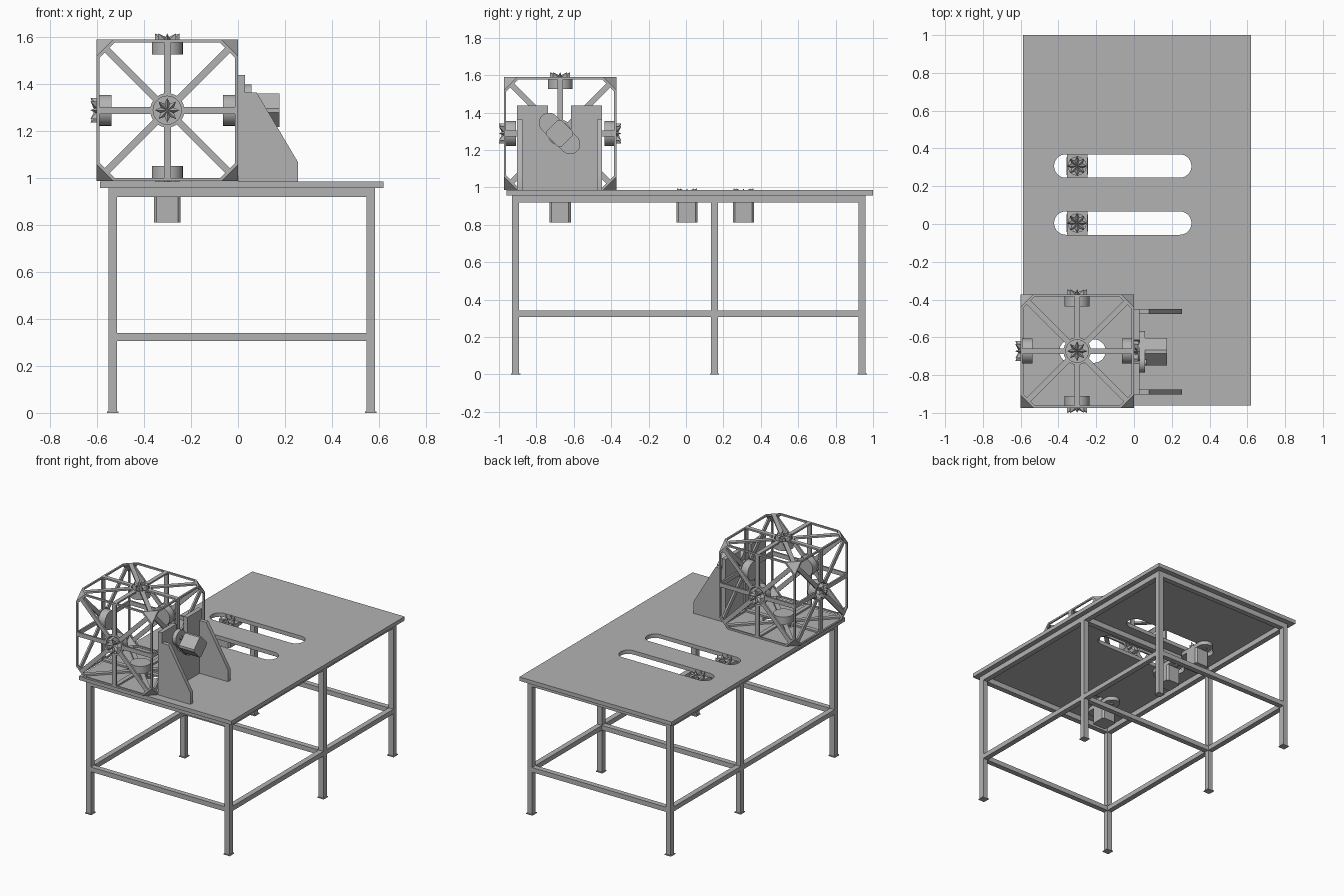
import bpy, bmesh
from math import sin, cos, pi, sqrt
from mathutils import Vector, Matrix

if "Cube" in bpy.data.objects:
    bpy.data.objects.remove(bpy.data.objects["Cube"])

grey = bpy.data.materials.new("plain_grey")
grey.use_nodes = True
grey.diffuse_color = (0.45, 0.45, 0.45, 1)
for node in grey.node_tree.nodes:
    if node.type == 'BSDF_PRINCIPLED':
        node.inputs["Base Color"].default_value = grey.diffuse_color


def frame(origin, z, y):
    """Placement matrix from an origin, an outward axis and an up axis."""
    z, y = Vector(z).normalized(), Vector(y).normalized()
    m = Matrix((y.cross(z), y, z)).transposed().to_4x4()
    m.translation = Vector(origin)
    return m


def finish(name, bm, place=Matrix()):
    bmesh.ops.recalc_face_normals(bm, faces=bm.faces)
    mesh = bpy.data.meshes.new(name)
    bm.to_mesh(mesh)
    bm.free()
    mesh.materials.append(grey)
    mesh.shade_smooth()
    mesh.set_sharp_from_angle(angle=0.6)
    obj = bpy.data.objects.new(name, mesh)
    obj.matrix_world = place
    bpy.context.collection.objects.link(obj)
    return obj


def prism(bm, loops, z0, z1):
    """Extrude an outline (first loop) with holes (other loops)."""
    ends = ([], [])
    for loop in loops:
        n = len(loop)
        rings = [[bm.verts.new((x, y, z)) for x, y in loop] for z in (z0, z1)]
        for ring, edges in zip(rings, ends):
            edges += [bm.edges.new((ring[i], ring[(i + 1) % n])) for i in range(n)]
        for i in range(n):
            j = (i + 1) % n
            bm.faces.new((rings[0][i], rings[0][j], rings[1][j], rings[1][i]))
    for edges in ends:
        bmesh.ops.triangle_fill(bm, use_beauty=True, edges=edges)


def plate(name, loops, z0, z1, place=Matrix()):
    bm = bmesh.new()
    prism(bm, loops, z0, z1)
    return finish(name, bm, place)


def arc(cx, cy, r, a0, a1, n=16):
    return [(cx + r * cos(a0 + (a1 - a0) * i / n), cy + r * sin(a0 + (a1 - a0) * i / n))
            for i in range(n + 1)]


def circle(r, cx=0, cy=0, n=32):
    return arc(cx, cy, r, 0, 2 * pi, n)[:-1]


def rect(x0, x1, y0, y1):
    return [(x0, y0), (x1, y0), (x1, y1), (x0, y1)]


def octagon(h, c):
    k = h - c
    return [(h, -k), (h, k), (k, h), (-k, h), (-h, k), (-h, -k), (-k, -h), (k, -h)]


def slot(x0, x1, y, r):
    return arc(x1 - r, y, r, -pi / 2, pi / 2) + arc(x0 + r, y, r, pi / 2, 3 * pi / 2)


def box(name, x0, x1, y0, y1, z0, z1):
    return plate(name, [rect(x0, x1, y0, y1)], z0, z1)


def star_wheel(name, place, low, high):
    """Eight-lobed crown wheel with raised tips and a sunken middle."""
    bm = bmesh.new()
    bottom, rim = [], []
    for i in range(16):
        tip = i % 2 == 0
        r, a = (0.053 if tip else 0.03), i * pi / 8
        bottom.append(bm.verts.new((r * cos(a), r * sin(a), low)))
        rim.append(bm.verts.new((r * cos(a), r * sin(a), high if tip else high - 0.025)))
    middle = bm.verts.new((0, 0, high - 0.018))
    bm.faces.new(bottom)
    for i in range(16):
        j = (i + 1) % 16
        bm.faces.new((bottom[i], bottom[j], rim[j], rim[i]))
        bm.faces.new((rim[i], rim[j], middle))
    return finish(name, bm, place)


def drive(name, place):
    """Motor, oblong flange with two bolts, shaft and wheel."""
    flange = [(y, x) for x, y in slot(-0.134, 0.134, 0, 0.054)]
    plate(name + "_flange", [flange], -0.028, 0, place)
    plate(name + "_motor", [octagon(0.057, 0.012)], -0.146, -0.028, place)
    for s in (-1, 1):
        plate(name + "_bolt", [circle(0.014, 0, s * 0.08, 16)], -0.036, -0.02, place)
    plate(name + "_collar", [circle(0.05)], 0, 0.008, place)
    star_wheel(name + "_wheel", place, 0.005, 0.037)


# Table top with three slots
docks = (-0.673, 0.005, 0.307)
plate("table_top", [rect(-0.587, 0.62, -0.96, 1.0),
                    slot(-0.395, -0.15, docks[0], 0.062),
                    slot(-0.423, 0.304, docks[1], 0.062),
                    slot(-0.423, 0.304, docks[2], 0.062)], 0.957, 0.985)

# Table legs, feet and rails
LX = (-0.533, 0.565)
LY = (-0.911, 0.152, 0.942)
T = 0.019
for x in LX:
    for y in LY:
        box("leg", x - T, x + T, y - T, y + T, 0, 0.957)
        box("foot", x - 0.025, x + 0.025, y - 0.025, y + 0.025, 0, 0.006)
for z0, z1 in ((0.307, 0.341), (0.919, 0.957)):
    for x in LX:
        box("long_rail", x - T, x + T, LY[0], LY[2], z0, z1)
    for y in LY:
        box("cross_rail", LX[0], LX[1], y - T, y + T, z0, z1)

# Drives hanging under the slots
for y in docks:
    drive("table_drive", frame((-0.301, y, 0.957), (0, 0, 1), (0, 1, 0)))

# Upright bracket with a rounded notch, side gussets and tilted drive
CY, CZ = -0.676, 1.288
notch = arc(CY, CZ, 0.062, 0, -pi)
profile = ([(CY - 0.227, 0.985), (CY + 0.227, 0.985), (CY + 0.227, 1.438), (CY + 0.062, 1.438)]
           + notch + [(CY - 0.062, 1.438), (CY - 0.227, 1.438)])
plate("bracket_plate", [profile], 0, 0.03, frame((0, 0, 0), (1, 0, 0), (0, 0, 1)))
gusset = [(0.03, 0.985), (0.255, 0.985), (0.255, 1.068), (0.08, 1.363), (0.03, 1.363)]
for y in (CY + 0.227, CY - 0.199):
    plate("bracket_gusset", [gusset], 0, 0.028, frame((0, y, 0), (0, -1, 0), (0, 0, 1)))
drive("bracket_drive", frame((0.03, CY, CZ), (-1, 0, 0), (0, 1, -1)))

# Truncated cage: six spoked faces, each with a cup and wheel
H, CUT, W = 0.301, 0.07, 0.012
centre = Vector((-0.301, -0.673, 1.288))
for axis in range(3):
    for s in (-1, 1):
        out, up = Vector(), Vector()
        out[axis], up[(axis + 1) % 3] = s, 1
        place = frame(centre + out * H, out, up)
        bm = bmesh.new()
        prism(bm, [octagon(H, CUT), octagon(H - W, CUT - W * 0.4)], -W, 0)
        prism(bm, [circle(0.073), circle(0.06)], -W, 0)
        for k in range(8):
            start = len(bm.verts)
            end = H - 0.005 if k % 2 == 0 else H * sqrt(2) - CUT / sqrt(2) - 0.005
            prism(bm, [rect(0.066, end, -0.015, 0.015)], -W, 0)
            bm.verts.ensure_lookup_table()
            bmesh.ops.rotate(bm, verts=bm.verts[start:], cent=(0, 0, 0),
                             matrix=Matrix.Rotation(k * pi / 4, 3, 'Z'))
        finish("cage_face", bm, place)
        bm = bmesh.new()
        prism(bm, [circle(0.066), circle(0.06)], -0.06, -0.002)
        prism(bm, [circle(0.066)], -0.064, -0.056)
        finish("cage_cup", bm, place)
        star_wheel("cage_wheel", place, -0.057, 0.026)

# Triangular plates closing the cage corners
for sx in (-1, 1):
    for sy in (-1, 1):
        for sz in (-1, 1):
            bm = bmesh.new()
            sign = Vector((sx, sy, sz))
            rings = []
            for inset in (0, W):
                ring = []
                for axis in range(3):
                    p = Vector((H, H, H))
                    p[axis] -= CUT
                    p -= Vector((inset, inset, inset)) * 0.6
                    ring.append(bm.verts.new(p * sign))
                bm.faces.new(ring)
                rings.append(ring)
            for i in range(3):
                j = (i + 1) % 3
                bm.faces.new((rings[0][i], rings[0][j], rings[1][j], rings[1][i]))
            finish("cage_corner", bm, Matrix.Translation(centre))
